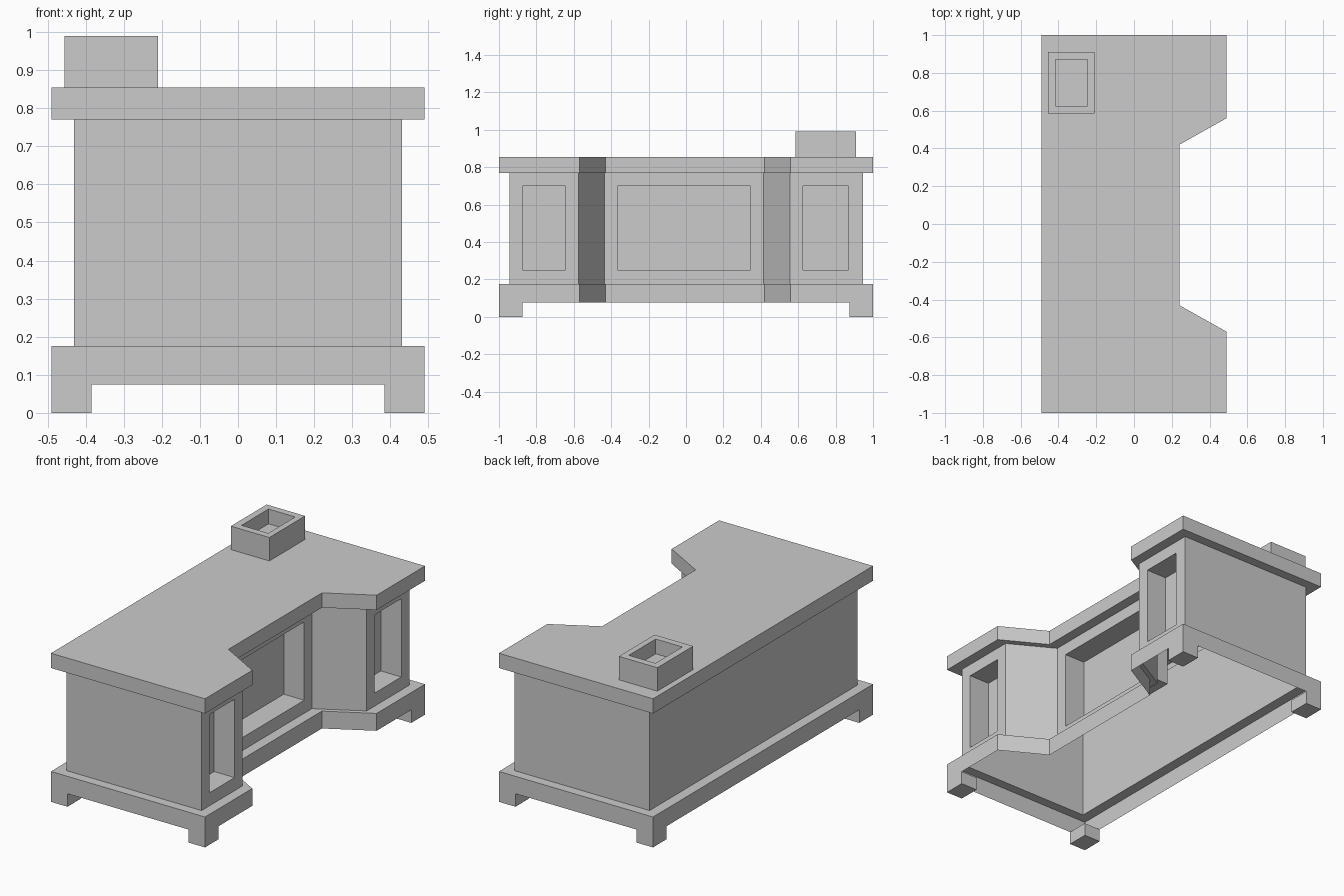
import bpy, bmesh
from mathutils import Vector

if "Cube" in bpy.data.objects:
    bpy.data.objects.remove(bpy.data.objects["Cube"])

# Plan outlines, counter-clockwise seen from above
OUTER = [(-.49, -1), (.49, -1), (.49, -.57), (.24, -.43),
         (.24, .42), (.49, .56), (.49, 1), (-.49, 1)]
INNER = [(-.43, -.945), (.43, -.945), (.43, -.575), (.18, -.435),
         (.18, .415), (.43, .555), (.43, .945), (-.43, .945)]


def finish(name, bm):
    me = bpy.data.meshes.new(name)
    bm.to_mesh(me)
    bm.free()
    ob = bpy.data.objects.new(name, me)
    bpy.context.collection.objects.link(ob)
    return ob


def quad(bm, pts):
    return bm.faces.new([bm.verts.new(p) for p in pts])


def loft(bm, levels, skip=(), cap=False):
    """Skin a stack of (outline, z) rings; skip leaves out single sides."""
    rings = [[bm.verts.new((x, y, z)) for x, y in o] for o, z in levels]
    for a, b in zip(rings, rings[1:]):
        for i in range(len(a)):
            j = (i + 1) % len(a)
            if i not in skip:
                bm.faces.new((a[i], a[j], b[j], b[i]))
    if cap:
        bm.faces.new(rings[-1])


def rect(x, y0, y1, z0, z1):
    return [Vector(p) for p in ((x, y0, z0), (x, y1, z0), (x, y1, z1), (x, y0, z1))]


def recessed_side(bm, x, y0, y1, p0, p1, depth=.13):
    """Flat +x side with a sunken rectangular panel."""
    loops = [rect(x, y0, y1, .175, .77), rect(x, p0, p1, .25, .70),
             rect(x - depth, p0, p1, .25, .70)]
    for a, b in zip(loops, loops[1:]):
        for i in range(4):
            j = (i + 1) % 4
            quad(bm, (a[i], a[j], b[j], b[i]))
    quad(bm, loops[2])


def box(bm, x0, x1, y0, y1, z0, z1):
    o = [(x0, y0), (x1, y0), (x1, y1), (x0, y1)]
    loft(bm, [(o, z0), (o, z1)], cap=True)
    quad(bm, [(x, y, z0) for x, y in reversed(o)])


# Worktop slab, with only its overhang closed underneath
bm = bmesh.new()
loft(bm, [(INNER, .77), (OUTER, .77), (OUTER, .855)], cap=True)
finish("desk_top", bm)

# Hollow body with three sunken panels on the notched side
bm = bmesh.new()
loft(bm, [(INNER, .175), (INNER, .77)], skip=(1, 3, 5))
recessed_side(bm, .43, -.945, -.575, -.875, -.645)
recessed_side(bm, .18, -.435, .415, -.365, .345)
recessed_side(bm, .43, .555, .945, .625, .87)
bmesh.ops.remove_doubles(bm, verts=bm.verts, dist=1e-4)
finish("desk_body", bm)

# Plinth skirt and its ledge, open below
bm = bmesh.new()
loft(bm, [(OUTER, .075), (OUTER, .175), (INNER, .175)])
finish("plinth", bm)

# Corner feet
bm = bmesh.new()
for sx in (-1, 1):
    for sy in (-1, 1):
        xs = sorted((sx * .385, sx * .49))
        ys = sorted((sy * .875, sy * 1.0))
        box(bm, *xs, *ys, 0, .075)
finish("feet", bm)

# Open tray box standing on the top
bm = bmesh.new()
o = [(-.455, .585), (-.21, .585), (-.21, .91), (-.455, .91)]
i = [(-.415, .625), (-.245, .625), (-.245, .87), (-.415, .87)]
loft(bm, [(o, .855), (o, .99), (i, .99), (i, .905)], cap=True)
finish("tray_box", bm)
